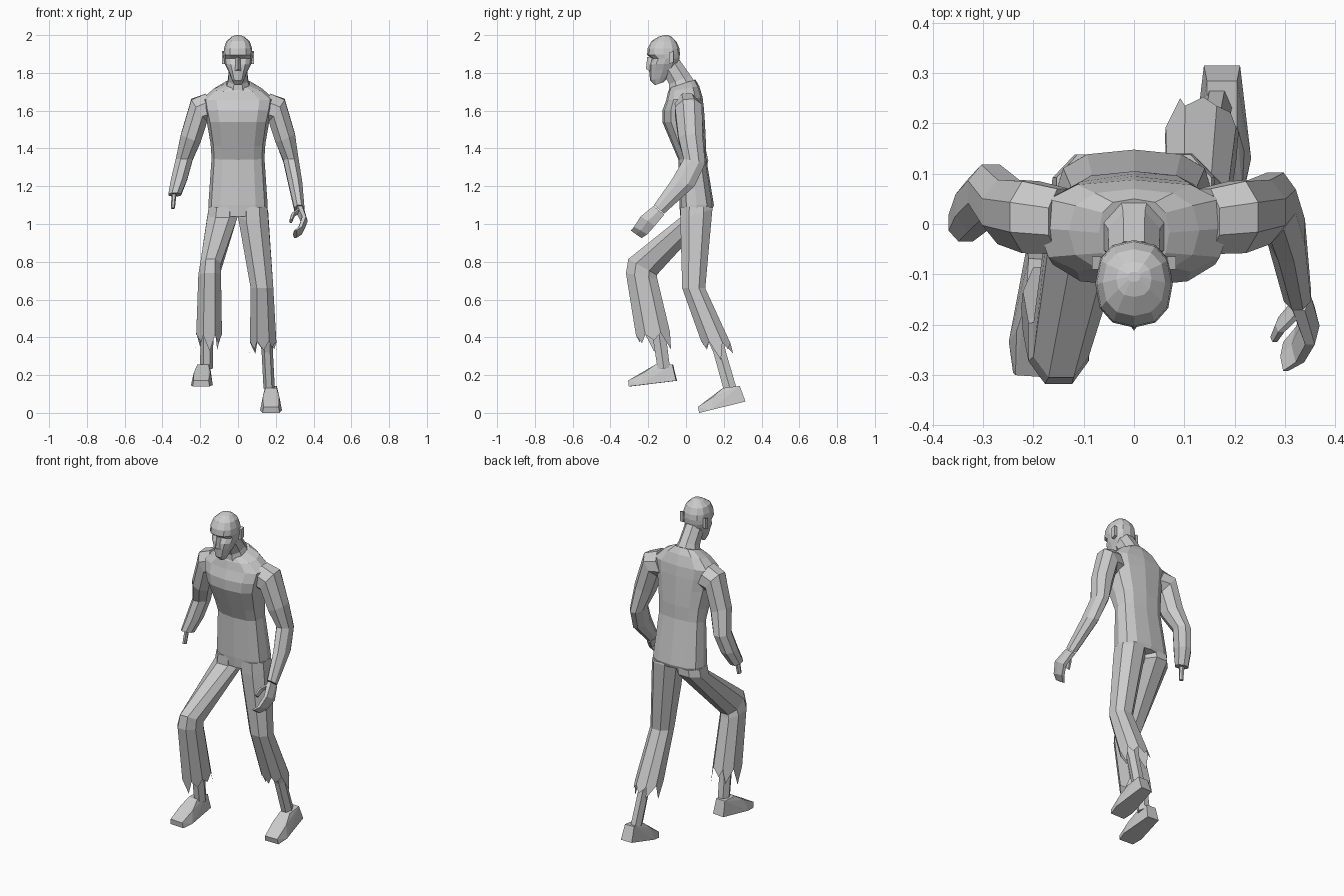
import bpy, bmesh, math, random
from mathutils import Vector, Matrix

random.seed(4)


def finish(name, bm):
    bmesh.ops.recalc_face_normals(bm, faces=bm.faces)
    me = bpy.data.meshes.new(name)
    bm.to_mesh(me)
    bm.free()
    ob = bpy.data.objects.new(name, me)
    bpy.context.collection.objects.link(ob)
    return ob


def section(n, box):
    # unit outline filling -1..1, box < 1 makes it squarer
    off = math.pi / n if n % 4 == 0 and n < 12 else 0
    pts = []
    for i in range(n):
        a = 2 * math.pi * i / n + off
        c, s = math.cos(a), math.sin(a)
        pts.append((math.copysign(abs(c) ** box, c), math.copysign(abs(s) ** box, s)))
    mx, my = max(p[0] for p in pts), max(p[1] for p in pts)
    return [(p[0] / mx, p[1] / my) for p in pts]


def loft(name, rings, n=8, box=1.0, ragged=False):
    # ring: centre x, half width, front y, front z, back y, back z, optional roll
    bm = bmesh.new()
    loops = []
    for r in rings:
        cx, rx, yf, zf, yb, zb = r[:6]
        roll = r[6] if len(r) > 6 else 0
        loop = []
        for u, v in section(n, box):
            t = (v + 1) / 2
            loop.append(bm.verts.new((cx + rx * u, yf + (yb - yf) * t,
                                      zf + (zb - zf) * t + roll * u)))
        loops.append(loop)
    for a, b in zip(loops, loops[1:]):
        for i in range(n):
            j = (i + 1) % n
            bm.faces.new((a[i], a[j], b[j], b[i]))
    bm.faces.new(loops[0])
    if ragged:
        # torn cloth points hanging from the last loop
        for i in range(n):
            j = (i + 1) % n
            p, q = loops[-1][i], loops[-1][j]
            d = ((p.co - loops[-2][i].co) + (q.co - loops[-2][j].co)).normalized()
            tip = p.co.lerp(q.co, random.uniform(0.2, 0.8)) + d * random.uniform(0.03, 0.11)
            bm.faces.new((p, q, bm.verts.new(tip)))
    else:
        bm.faces.new(loops[-1])
    return finish(name, bm)


def hull(name, pts, matrix=None):
    bm = bmesh.new()
    for p in pts:
        bm.verts.new(p)
    res = bmesh.ops.convex_hull(bm, input=bm.verts)
    junk = {e for e in res["geom_interior"] if isinstance(e, bmesh.types.BMVert)}
    bmesh.ops.delete(bm, geom=list(junk), context='VERTS')
    if matrix:
        bmesh.ops.transform(bm, matrix=matrix, verts=bm.verts)
    return finish(name, bm)


# torso, neck and head
loft("torso", [
    (0, .155, -.03, 1.04, .14, 1.08), (0, .157, -.035, 1.10, .148, 1.10),
    (0, .14, -.04, 1.34, .105, 1.36), (0, .145, -.07, 1.41, .105, 1.44),
    (0, .165, -.125, 1.54, .10, 1.54), (0, .18, -.125, 1.60, .095, 1.61),
    (0, .19, -.105, 1.655, .088, 1.67), (0, .13, -.095, 1.70, .07, 1.73),
    (0, .07, -.085, 1.72, .05, 1.765)], n=12, box=.75)
loft("neck", [(0, .065, -.09, 1.70, .05, 1.75), (0, .052, -.09, 1.74, .025, 1.785),
              (0, .05, -.12, 1.80, -.035, 1.87)])
loft("head", [
    (0, .022, -.165, 1.735, -.12, 1.75), (0, .036, -.19, 1.76, -.085, 1.785),
    (0, .054, -.195, 1.81, -.05, 1.82), (0, .07, -.192, 1.845, -.04, 1.85),
    (0, .075, -.178, 1.875, -.035, 1.875), (0, .077, -.206, 1.895, -.032, 1.90),
    (0, .074, -.203, 1.93, -.035, 1.93), (0, .062, -.183, 1.968, -.05, 1.965),
    (0, .035, -.145, 1.992, -.075, 1.99), (0, .012, -.115, 2.0, -.095, 2.0)],
    n=12, box=.85)
hull("nose", [(0, -.205, 1.885), (.012, -.18, 1.88), (-.012, -.18, 1.88), (0, -.212, 1.82),
              (.018, -.188, 1.81), (-.018, -.188, 1.81)])
for s, side in ((-1, "right"), (1, "left")):
    hull(side + "_ear", [(s * x, y, z + y * .3) for x in (.066, .084)
                         for y in (-.09, -.065) for z in (1.875, 1.935)])

# trousers
loft("left_trouser_leg", [
    (.078, .076, -.028, 1.09, .138, 1.09), (.08, .08, -.03, 1.02, .14, 1.08),
    (.127, .06, -.02, .66, .102, .66), (.133, .07, .08, .38, .235, .37)],
    box=.9, ragged=True)
loft("right_trouser_leg", [
    (-.078, .076, -.028, 1.09, .138, 1.09), (-.082, .08, -.03, 1.035, .138, 1.05),
    (-.145, .055, -.305, .815, -.155, .73), (-.15, .06, -.318, .74, -.152, .71),
    (-.153, .068, -.265, .41, -.085, .43)], box=.9, ragged=True)

# ankles and feet
loft("left_ankle", [(.15, .035, .10, .42, .19, .42), (.155, .03, .145, .32, .212, .32),
                    (.165, .03, .20, .12, .265, .14)], n=6)
loft("right_ankle", [(-.162, .036, -.19, .47, -.11, .47), (-.165, .034, -.17, .36, -.10, .36),
                     (-.167, .034, -.15, .23, -.085, .24)], n=6)
foot = [(0, 0, .036), (.01, .088, .03), (.10, .098, .03), (.16, .065, .044),
        (.19, 0, .058), (.252, 0, .045), (.252, .032, .04)]
for name, heel, pitch, yaw in (("left_foot", (.175, .315, .06), .24, 0),
                               ("right_foot", (-.178, -.05, .17), .12, -.07)):
    m = Matrix.Translation(heel) @ Matrix.Rotation(yaw, 4, 'Z') @ Matrix.Rotation(pitch, 4, 'X')
    hull(name, [(s * w, -a, h) for a, h, w in foot for s in (-1, 1)], m)

# arms: shared upper part, then a different forearm on each side
upper = [(.14, .03, -.06, 1.62, .07, 1.62, .07), (.205, .042, -.058, 1.595, .085, 1.61, .058),
         (.25, .052, -.04, 1.45, .088, 1.46, .02)]
loft("left_arm", upper + [
    (.281, .041, -.012, 1.345, .102, 1.32), (.303, .037, -.075, 1.235, .045, 1.20),
    (.325, .027, -.17, 1.10, -.115, 1.055)])
loft("right_arm", [(-r[0],) + r[1:6] + (-r[6],) for r in upper] + [
    (-.285, .045, .01, 1.345, .118, 1.335), (-.312, .043, -.015, 1.24, .09, 1.23),
    (-.335, .034, -.035, 1.165, .04, 1.145)])
loft("arm_bone", [(-.335, .014, -.01, 1.2, .02, 1.2), (-.345, .011, -.025, 1.085, .0, 1.08)], n=6)

# left hand
loft("left_hand", [(.328, .024, -.172, 1.095, -.115, 1.05), (.35, .019, -.24, 1.04, -.165, .99),
                   (.33, .017, -.275, .985, -.205, .945), (.302, .011, -.292, .965, -.235, .925)], n=6)
loft("left_thumb", [(.328, .014, -.18, 1.085, -.145, 1.06), (.293, .012, -.215, 1.06, -.185, 1.04),
                    (.28, .009, -.235, 1.025, -.215, 1.005)], n=6)
